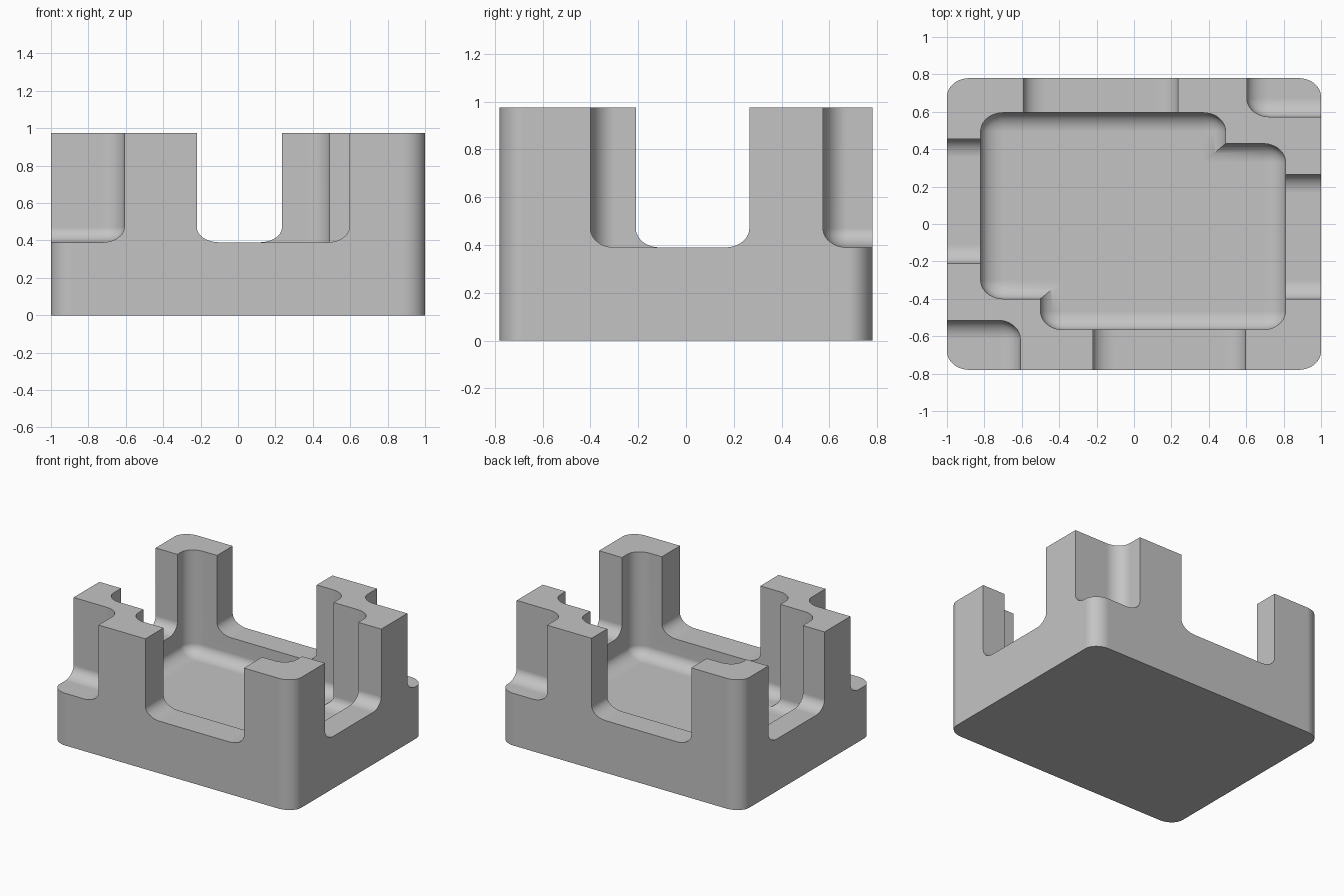
import bpy, bmesh, math
from mathutils import Vector

cube = bpy.data.objects.get("Cube")
if cube:
    bpy.data.objects.remove(cube, do_unlink=True)

RADIUS = Vector((0.12, 0.10, 0.08))   # fillet size along each axis
SILL, FLOOR, TOP, OUT = 0.39, 0.195, 0.975, 1.4


def rounded_block(name, x, y, z, round_bottom=True):
    """Box with rounded upright edges and, if asked, rounded bottom edges."""
    bm = bmesh.new()
    bmesh.ops.create_cube(bm, size=1)
    for v in bm.verts:
        corner = [r[0] if c < 0 else r[1] for c, r in zip(v.co, (x, y, z))]
        v.co = Vector(c / r for c, r in zip(corner, RADIUS))
    low = min(v.co.z for v in bm.verts)
    edges = []
    for e in bm.edges:
        a, b = (v.co.z for v in e.verts)
        upright = abs(a - b) > 0.01
        bottom = max(a, b) < low + 0.01
        if upright or (round_bottom and bottom):
            edges.append(e)
    bmesh.ops.bevel(bm, geom=edges, offset=1, segments=10, profile=0.5,
                    affect='EDGES', clamp_overlap=False)
    bmesh.ops.scale(bm, vec=RADIUS, verts=bm.verts)
    bmesh.ops.recalc_face_normals(bm, faces=bm.faces)
    mesh = bpy.data.meshes.new(name)
    bm.to_mesh(mesh)
    bm.free()
    obj = bpy.data.objects.new(name, mesh)
    bpy.context.collection.objects.link(obj)
    return obj


# Main body
tray = rounded_block("open_tray", (-1, 1), (-0.78, 0.78), (0, TOP), False)

cuts = {
    # Two overlapping pockets form the stepped cavity
    "pocket_back": ((-0.82, 0.49), (-0.40, 0.595), FLOOR),
    "pocket_front": ((-0.50, 0.81), (-0.565, 0.43), FLOOR),
    # Openings through the four walls
    "window_front": ((-0.22, 0.595), (-OUT, -0.36), SILL),
    "window_back": ((-0.59, 0.235), (0.39, OUT), SILL),
    "window_left": ((0.59, OUT), (-0.40, 0.265), SILL),
    "window_right": ((-OUT, -0.60), (-0.21, 0.455), SILL),
    # Steps on two opposite outer corners
    "step_front": ((-OUT, -0.608), (-OUT, -0.515), SILL),
    "step_back": ((0.603, OUT), (0.573, OUT), SILL),
}

bpy.ops.object.select_all(action='DESELECT')
tray.select_set(True)
bpy.context.view_layer.objects.active = tray
for name, (x, y, z) in cuts.items():
    cutter = rounded_block(name, x, y, (z, OUT))
    cutter.hide_render = True
    mod = tray.modifiers.new(name, 'BOOLEAN')
    mod.operation = 'DIFFERENCE'
    mod.solver = 'EXACT'
    mod.object = cutter
    bpy.ops.object.modifier_apply(modifier=mod.name)
    bpy.data.objects.remove(cutter, do_unlink=True)

# Material and shading
grey = bpy.data.materials.new("plain_grey")
grey.use_nodes = True
colour = (0.55, 0.55, 0.55, 1)
grey.diffuse_color = colour
grey.node_tree.nodes["Principled BSDF"].inputs["Base Color"].default_value = colour
tray.data.materials.clear()
tray.data.materials.append(grey)
for face in tray.data.polygons:
    face.material_index = 0

bpy.ops.object.shade_smooth_by_angle(angle=math.radians(30))
normals = tray.modifiers.new("even_normals", 'WEIGHTED_NORMAL')
normals.keep_sharp = True
